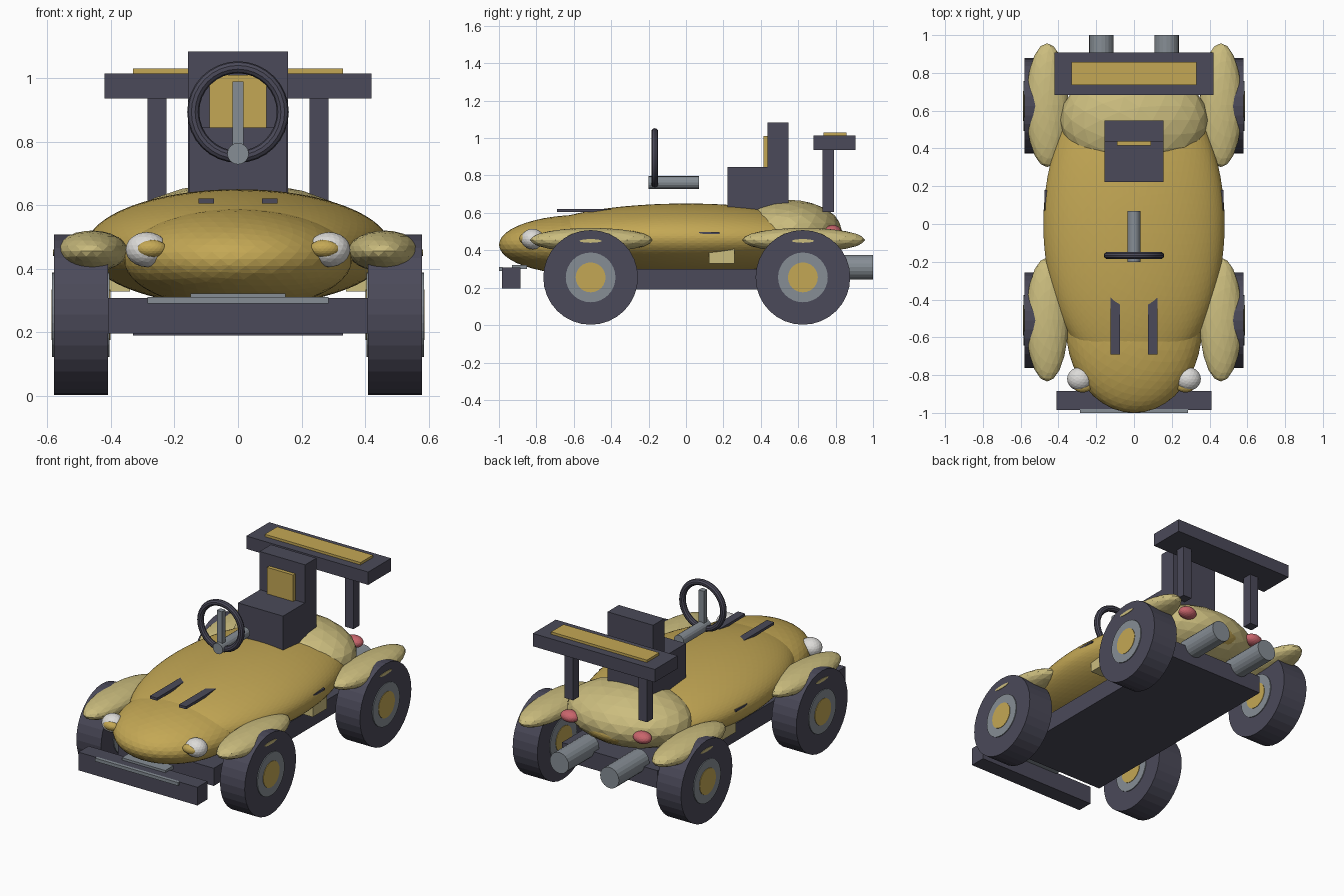
import bpy
import math

old = bpy.data.objects.get("Cube")
if old:
    bpy.data.objects.remove(old, do_unlink=True)


def material(name, rgb):
    m = bpy.data.materials.new(name)
    m.use_nodes = True
    m.diffuse_color = (*rgb, 1)
    m.node_tree.nodes["Principled BSDF"].inputs["Base Color"].default_value = (*rgb, 1)
    return m


GOLD = material("gold paint", (0.55, 0.39, 0.09))
PALE = material("pale gold paint", (0.60, 0.51, 0.21))
DARK = material("dark charcoal", (0.07, 0.068, 0.10))
GREY = material("grey metal", (0.24, 0.27, 0.30))
WHITE = material("lamp white", (0.72, 0.71, 0.69))
RED = material("lamp red", (0.58, 0.13, 0.15))


def finish(name, mat):
    ob = bpy.context.object
    ob.name = name
    ob.data.materials.append(mat)
    return ob


def box(name, mat, x, y, z):
    """Box from (low, high) ranges on each axis."""
    spans = (x, y, z)
    bpy.ops.mesh.primitive_cube_add(size=1, location=[(a + b) / 2 for a, b in spans])
    ob = finish(name, mat)
    ob.scale = [b - a for a, b in spans]
    return ob


def ball(name, mat, centre, radii, detail=3):
    bpy.ops.mesh.primitive_ico_sphere_add(subdivisions=detail, radius=1, location=centre)
    ob = finish(name, mat)
    ob.scale = radii
    return ob


def rod(name, mat, centre, radius, length, axis, sides=32):
    turn = (0, math.pi / 2, 0) if axis == "x" else (math.pi / 2, 0, 0)
    bpy.ops.mesh.primitive_cylinder_add(vertices=sides, radius=radius, depth=length,
                                        location=centre, rotation=turn)
    return finish(name, mat)


def span(side, low, high):
    """Range on x, mirrored to the given side."""
    return tuple(sorted((side * low, side * high)))


# Bodywork
ball("main_body", GOLD, (0, 0, 0.465), (0.48, 0.83, 0.185), 5)
ball("nose", GOLD, (0, -0.55, 0.43), (0.36, 0.45, 0.16), 4)
ball("rear_hump", PALE, (0, 0.55, 0.50), (0.39, 0.285, 0.17))
box("chassis", DARK, (-0.33, 0.33), (-0.71, 0.75), (0.19, 0.30))

# Front bumper
box("front_bumper", DARK, (-0.41, 0.41), (-0.985, -0.885), (0.195, 0.308))
box("bumper_strip", GREY, (-0.285, 0.285), (-1.0, -0.98), (0.29, 0.31))
box("lower_grille", GREY, (-0.15, 0.15), (-0.93, -0.85), (0.30, 0.322))

# Seat
box("seat_base", DARK, (-0.155, 0.155), (0.222, 0.50), (0.60, 0.845))
box("seat_back", DARK, (-0.157, 0.157), (0.437, 0.548), (0.60, 1.083))
box("seat_cushion", GOLD, (-0.09, 0.09), (0.415, 0.44), (0.84, 1.01))

# Steering
rod("steering_column", GREY, (0, -0.065, 0.762), 0.034, 0.27, "y", 16)
bpy.ops.mesh.primitive_torus_add(major_radius=0.141, minor_radius=0.019, major_segments=32,
                                 minor_segments=10, location=(0, -0.167, 0.893),
                                 rotation=(math.pi / 2, 0, 0))
finish("steering_wheel", DARK)
box("steering_spoke", GREY, (-0.018, 0.018), (-0.183, -0.15), (0.76, 0.99))

# Rear wing
box("wing", DARK, (-0.42, 0.42), (0.682, 0.907), (0.935, 1.015))
box("wing_panel", GOLD, (-0.33, 0.33), (0.735, 0.857), (1.01, 1.03))

for side, label in ((1, "left"), (-1, "right")):
    # Wheels and fenders
    for y, end in ((-0.51, "front"), (0.625, "rear")):
        tag = f"{end}_{label}"
        rod(f"{tag}_tyre", DARK, (side * 0.495, y, 0.255), 0.253, 0.17, "x")
        rod(f"{tag}_rim", GREY, (side * 0.495, y, 0.255), 0.133, 0.18, "x")
        rod(f"{tag}_hub", GOLD, (side * 0.495, y, 0.255), 0.08, 0.186, "x", 24)
        ball(f"{tag}_fender", PALE, (side * 0.46, y + 0.004, 0.455), (0.113, 0.328, 0.065))
        rod(f"{tag}_fender_trim", PALE, (side * 0.58, y, 0.45), 1, 0.006, "x", 12).scale = (0.01, 0.06, 1)

    # Lamps
    ball(f"{label}_headlight", WHITE, (side * 0.287, -0.82, 0.46), (0.067, 0.062, 0.055))
    ball(f"{label}_headlight_centre", GOLD, (side * 0.273, -0.862, 0.463), (0.048, 0.03, 0.028))
    ball(f"{label}_tail_light", RED, (side * 0.25, 0.785, 0.50), (0.058, 0.045, 0.035))

    # Hood vents, side vents and steps
    box(f"{label}_hood_vent", DARK, span(side, 0.075, 0.125), (-0.69, -0.31), (0.605, 0.621))
    box(f"{label}_side_vent", DARK, span(side, 0.44, 0.473), (0.07, 0.18), (0.486, 0.498))
    box(f"{label}_side_step", PALE, span(side, 0.34, 0.43), (0.122, 0.26), (0.328, 0.41))

    # Wing posts and exhausts
    box(f"{label}_wing_post", DARK, span(side, 0.225, 0.285), (0.73, 0.79), (0.605, 0.94))
    rod(f"{label}_exhaust", GREY, (side * 0.173, 0.85, 0.31), 0.065, 0.30, "y", 20)

# Smooth only the steering ring; the panels keep their flat facets
ring = bpy.data.objects["steering_wheel"]
bpy.ops.object.select_all(action="DESELECT")
ring.select_set(True)
bpy.context.view_layer.objects.active = ring
bpy.ops.object.shade_smooth_by_angle()
